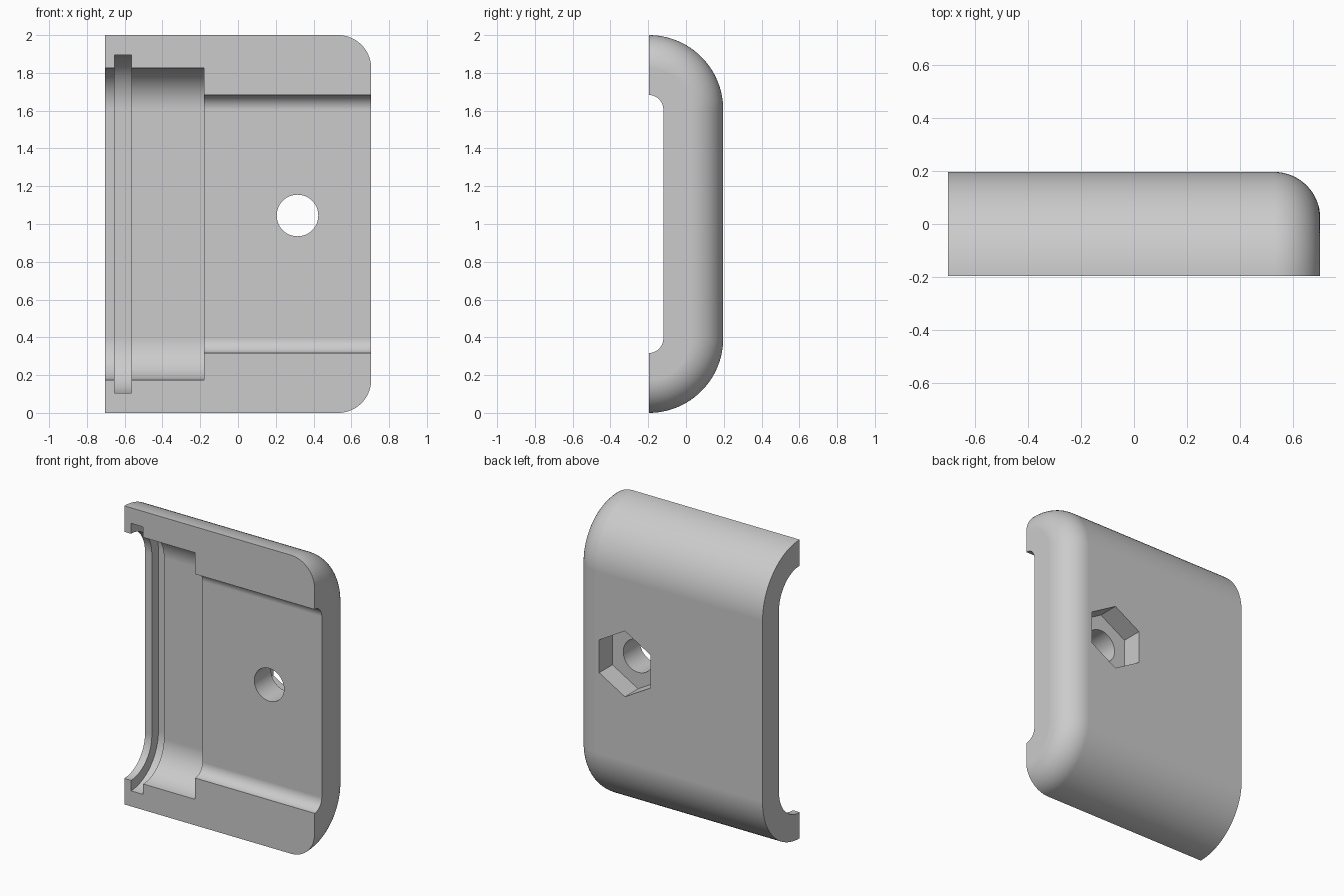
import bpy
import bmesh
from math import sin, cos, pi, radians
from mathutils import Matrix

cube = bpy.data.objects.get("Cube")
if cube:
    bpy.data.objects.remove(cube, do_unlink=True)

HALF_X, HALF_Y = 0.705, 0.197
ROUND = 2 * HALF_Y          # outer long-edge radius
FILLET = 0.175              # rounding of the closed end
HOLE_X, HOLE_Z = 0.315, 1.045

grey = bpy.data.materials.new("light grey")
grey.use_nodes = True
colour = (0.6, 0.6, 0.6, 1)
grey.diffuse_color = colour
grey.node_tree.nodes["Principled BSDF"].inputs["Base Color"].default_value = colour


def add_object(name, bm):
    bmesh.ops.recalc_face_normals(bm, faces=bm.faces)
    mesh = bpy.data.meshes.new(name)
    bm.to_mesh(mesh)
    bm.free()
    mesh.materials.append(grey)
    obj = bpy.data.objects.new(name, mesh)
    bpy.context.collection.objects.link(obj)
    return obj


def section(radius, front=0.0, steps=24):
    """Tray-shaped (y, z) outline with two quarter-round back corners."""
    arc = [(radius * sin(pi / 2 * i / steps), radius * cos(pi / 2 * i / steps))
           for i in range(steps + 1)]
    low = [(y - HALF_Y, ROUND - z) for y, z in arc]
    high = [(y - HALF_Y, 2 - ROUND + z) for y, z in reversed(arc)]
    pts = low + high
    if front:
        pts = [(-HALF_Y - front, low[0][1])] + pts + [(-HALF_Y - front, high[-1][1])]
    return pts


def loft(name, rings):
    """Skin a list of (x, outline) rings and cap both ends."""
    bm = bmesh.new()
    loops = [[bm.verts.new((x, y, z)) for y, z in pts] for x, pts in rings]
    for a, b in zip(loops, loops[1:]):
        for i in range(len(a)):
            j = (i + 1) % len(a)
            bm.faces.new((a[i], a[j], b[j], b[i]))
    bm.faces.new(loops[0])
    bm.faces.new(loops[-1])
    return add_object(name, bm)


def channel(name, x0, x1, radius):
    pts = section(radius, front=0.1)
    return loft(name, [(x0, pts), (x1, pts)])


def prism(name, sides, radius, y0, y1):
    """Prism along y at the bolt position, with a corner pointing up."""
    bm = bmesh.new()
    bmesh.ops.create_cone(bm, cap_ends=True, segments=sides, radius1=radius,
                          radius2=radius, depth=y1 - y0)
    bm.transform(Matrix.Translation((HOLE_X, (y0 + y1) / 2, HOLE_Z))
                 @ Matrix.Rotation(pi / 2, 4, "X"))
    return add_object(name, bm)


# Shell body with one filleted end
rings = [(-HALF_X, section(ROUND))]
for k in range(17):
    t = pi / 2 * k / 16
    rings.append((HALF_X - FILLET * (1 - sin(t)),
                  section(ROUND - FILLET * (1 - cos(t)))))
body = loft("half_shell", rings)

# Stepped channels, ring groove, bolt hole and nut recess
cutters = [
    channel("wide_channel", -0.9, -0.18, 0.22),
    channel("narrow_channel", -0.3, 0.9, 0.077),
    channel("ring_groove", -0.655, -0.565, 0.29),
    prism("bolt_hole", 48, 0.11, -0.4, 0.4),
    prism("nut_recess", 6, 0.22, HALF_Y - 0.14, 0.4),
]
bpy.ops.object.select_all(action="DESELECT")
bpy.context.view_layer.objects.active = body
body.select_set(True)
for cutter in cutters:
    cutter.hide_render = True
    mod = body.modifiers.new(cutter.name, "BOOLEAN")
    mod.operation = "DIFFERENCE"
    mod.solver = "EXACT"
    mod.object = cutter
    bpy.ops.object.modifier_apply(modifier=mod.name)
    bpy.data.objects.remove(cutter, do_unlink=True)

# Smooth rounds, crisp edges, flat flats
bpy.ops.object.shade_smooth_by_angle(angle=radians(30))
weighted = body.modifiers.new("flat_faces", "WEIGHTED_NORMAL")
weighted.keep_sharp = True
